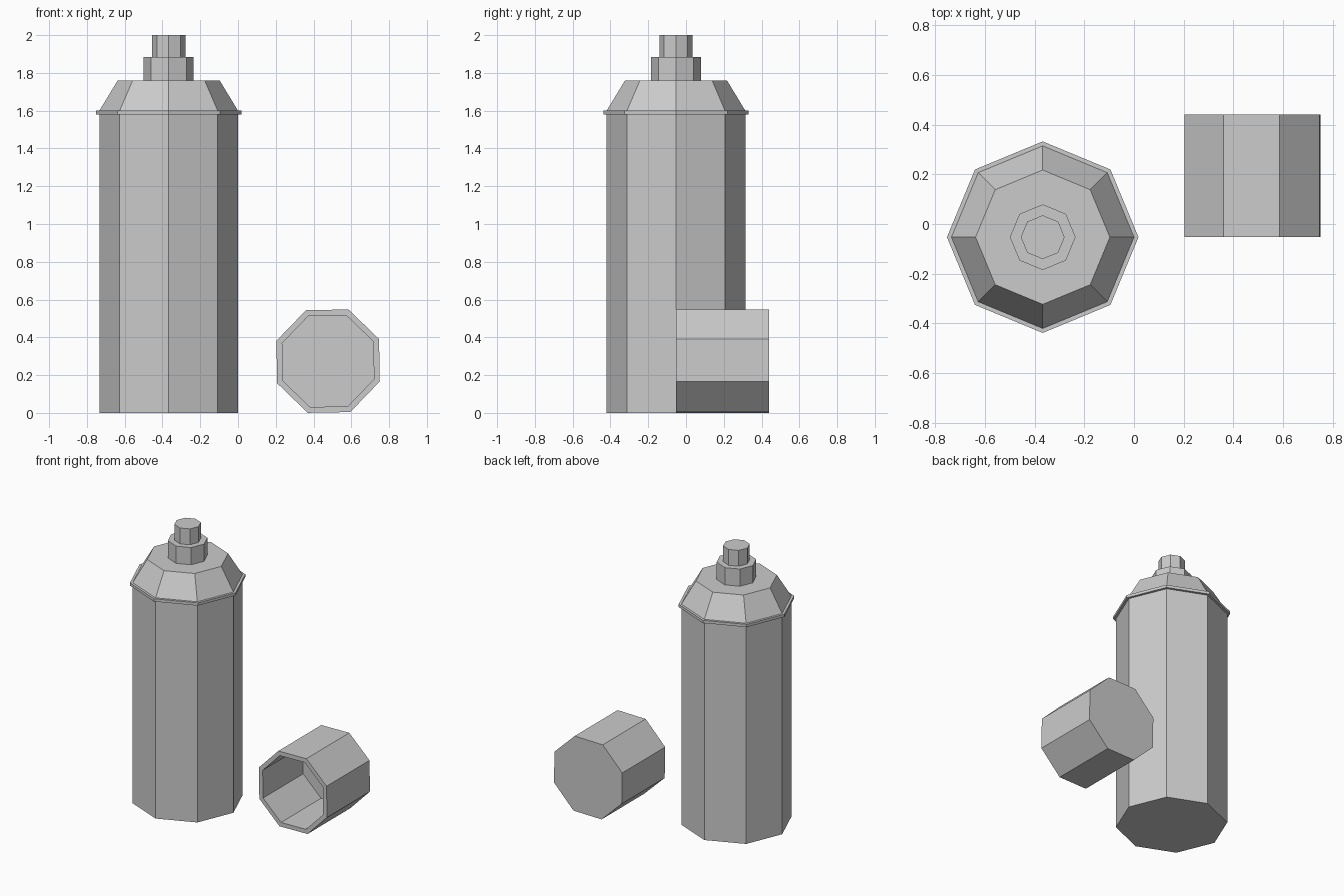
import bpy, bmesh
from math import sin, cos, pi, radians
from mathutils import Matrix

if "Cube" in bpy.data.objects:
    bpy.data.objects.remove(bpy.data.objects["Cube"])

SIDES = 8

def lathe(name, profile, matrix):
    """Flat-faced solid of revolution about local z; both profile ends are capped."""
    bm = bmesh.new()
    rings = [[bm.verts.new((r * cos(2 * pi * i / SIDES), r * sin(2 * pi * i / SIDES), z))
              for i in range(SIDES)] for r, z in profile]
    for a, b in zip(rings, rings[1:]):
        for i in range(SIDES):
            j = (i + 1) % SIDES
            bm.faces.new((a[i], a[j], b[j], b[i]))
    bm.faces.new(rings[0][::-1])
    bm.faces.new(rings[-1])
    bmesh.ops.recalc_face_normals(bm, faces=bm.faces)
    mesh = bpy.data.meshes.new(name)
    bm.to_mesh(mesh)
    bm.free()
    obj = bpy.data.objects.new(name, mesh)
    obj.matrix_world = matrix
    bpy.context.collection.objects.link(obj)
    return obj

can = Matrix.Translation((-0.367, -0.053, 0))

# Can body with rolled rim and sloped shoulder
lathe("can_body", [(0.367, 0), (0.367, 1.58), (0.385, 1.58), (0.385, 1.60),
                   (0.367, 1.60), (0.27, 1.76)], can)

# Valve collar and spray button
lathe("spray_nozzle", [(0.132, 1.76), (0.132, 1.885), (0.088, 1.885), (0.088, 2.0)], can)

# Hollow cap lying on its side, open towards the front
cap = (Matrix.Translation((0.477, 0.44, 0.274))
       @ Matrix.Rotation(radians(90), 4, 'X')
       @ Matrix.Rotation(radians(23.5), 4, 'Z'))
lathe("cap", [(0.294, 0), (0.294, 0.492), (0.261, 0.492), (0.261, 0.033)], cap)
